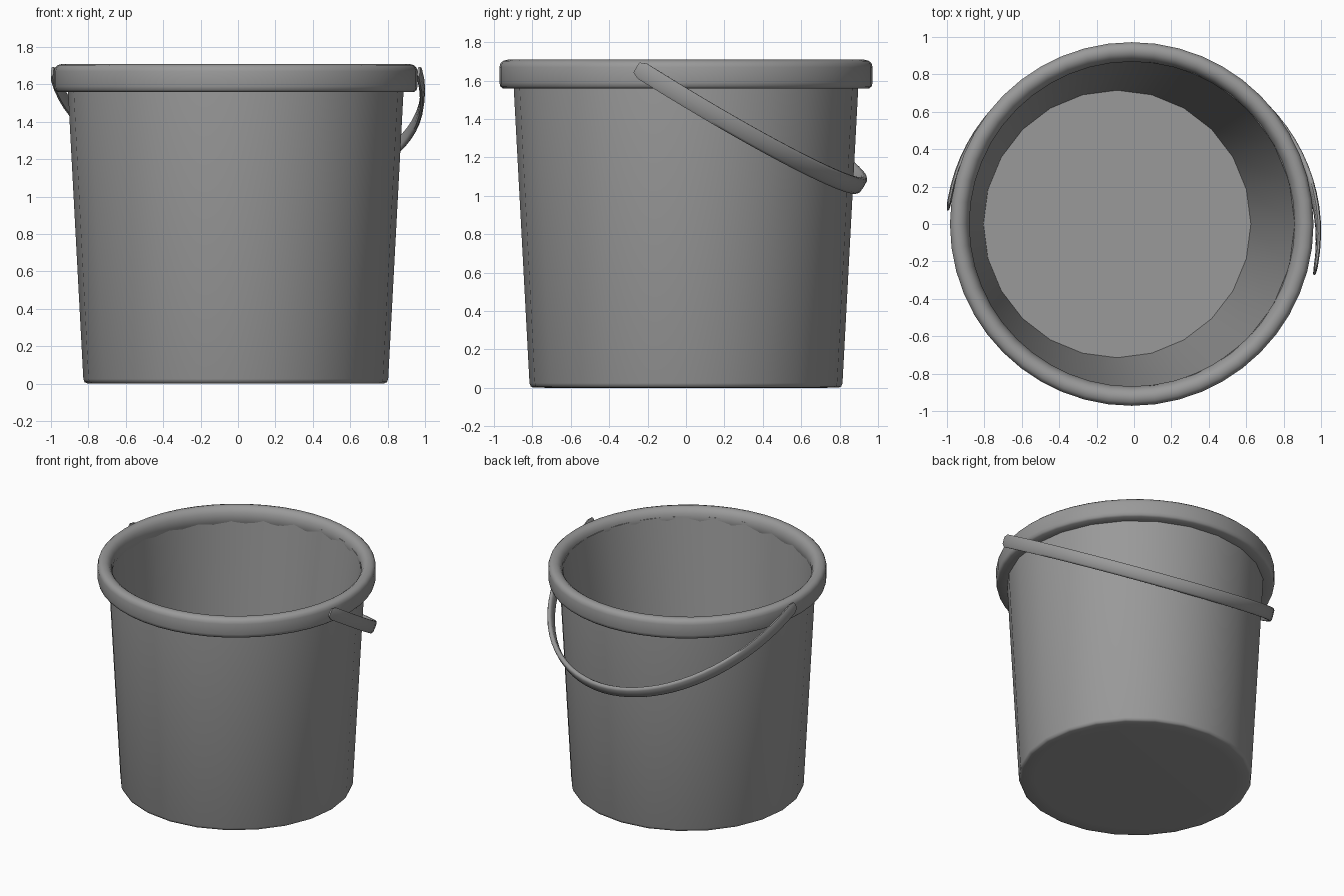
import bpy, bmesh, math
from mathutils import Vector

if "Cube" in bpy.data.objects:
    bpy.data.objects.remove(bpy.data.objects["Cube"])

grey = bpy.data.materials.new("dark_grey")
grey.diffuse_color = (0.32, 0.32, 0.32, 1)
grey.use_nodes = True
grey.node_tree.nodes["Principled BSDF"].inputs["Base Color"].default_value = grey.diffuse_color


def finish(name, bm, angle):
    bmesh.ops.recalc_face_normals(bm, faces=bm.faces)
    mesh = bpy.data.meshes.new(name)
    bm.to_mesh(mesh)
    bm.free()
    mesh.materials.append(grey)
    ob = bpy.data.objects.new(name, mesh)
    bpy.context.collection.objects.link(ob)
    bpy.ops.object.select_all(action='DESELECT')
    ob.select_set(True)
    bpy.context.view_layer.objects.active = ob
    bpy.ops.object.shade_smooth_by_angle(angle=math.radians(angle))
    return ob


def skin(bm, rings, wrap_rings):
    """Bridge successive closed rings of vertices with quads."""
    n = len(rings[0])
    for i in range(len(rings) if wrap_rings else len(rings) - 1):
        a, b = rings[i], rings[(i + 1) % len(rings)]
        for j in range(n):
            k = (j + 1) % n
            bm.faces.new((a[j], a[k], b[k], b[j]))


def lathe(name, profile, sides, closed, angle):
    """Profile points are (radius, height, x offset of the ring)."""
    bm = bmesh.new()
    rings = [[bm.verts.new((cx + r * math.cos(2 * math.pi * j / sides),
                            r * math.sin(2 * math.pi * j / sides), z))
              for j in range(sides)] for r, z, cx in profile]
    skin(bm, rings, closed)
    if not closed:
        bm.faces.new(rings[0])
        bm.faces.new(rings[-1])
    return finish(name, bm, angle)


CX = -0.012

# Tapered shell: outside wall, then the inner wall leaning to the floor
lathe("bucket_body", [
    (0.70, 0.0, CX), (0.795, 0.002, CX), (0.809, 0.008, CX), (0.815, 0.025, CX),
    (0.898, 1.58, CX), (0.895, 1.65, CX),
    (0.878, 1.65, -0.018), (0.715, 0.05, -0.09)], 24, False, 60)

# Rolled rim
lathe("rim", [(r, z, CX) for r, z in [
    (0.885, 1.56), (0.955, 1.56), (0.967, 1.57), (0.972, 1.59),
    (0.972, 1.67), (0.966, 1.69), (0.952, 1.703), (0.93, 1.709),
    (0.908, 1.705), (0.89, 1.692), (0.876, 1.67), (0.868, 1.635),
    (0.872, 1.60)]], 48, True, 60)

# Drooping handle: flat strip swept along a tilted half ellipse
yaw = math.radians(10)
centre = Vector((-0.008, -0.055, 1.65))
u = Vector((math.cos(yaw), -math.sin(yaw), 0)) * 0.995
v = Vector((math.sin(yaw) * 0.965, math.cos(yaw) * 0.965, -0.597))
normal = u.cross(v).normalized()
if normal.z < 0:
    normal.negate()
section = [(-0.5, -0.2), (-0.36, -0.45), (0, -0.5), (0.36, -0.45), (0.5, -0.2),
           (0.5, 0.2), (0.36, 0.45), (0, 0.5), (-0.36, 0.45), (-0.5, 0.2)]
bm = bmesh.new()
rings = []
steps = 40
for i in range(-1, steps + 2):
    t = math.pi * min(max(i / steps, -0.01), 1.01)
    p = centre + u * math.cos(t) + v * math.sin(t)
    tangent = (v * math.cos(t) - u * math.sin(t)).normalized()
    out = tangent.cross(normal).normalized()
    tip = 0.65 if i in (-1, steps + 1) else 1.0
    width = 0.092 * tip
    thick = (0.022 + 0.018 * math.sin(max(0.0, min(math.pi, t)))) * tip
    rings.append([bm.verts.new(p + normal * a * width + out * b * thick)
                  for a, b in section])
skin(bm, rings, False)
bm.faces.new(rings[0])
bm.faces.new(rings[-1])
finish("handle", bm, 60)
